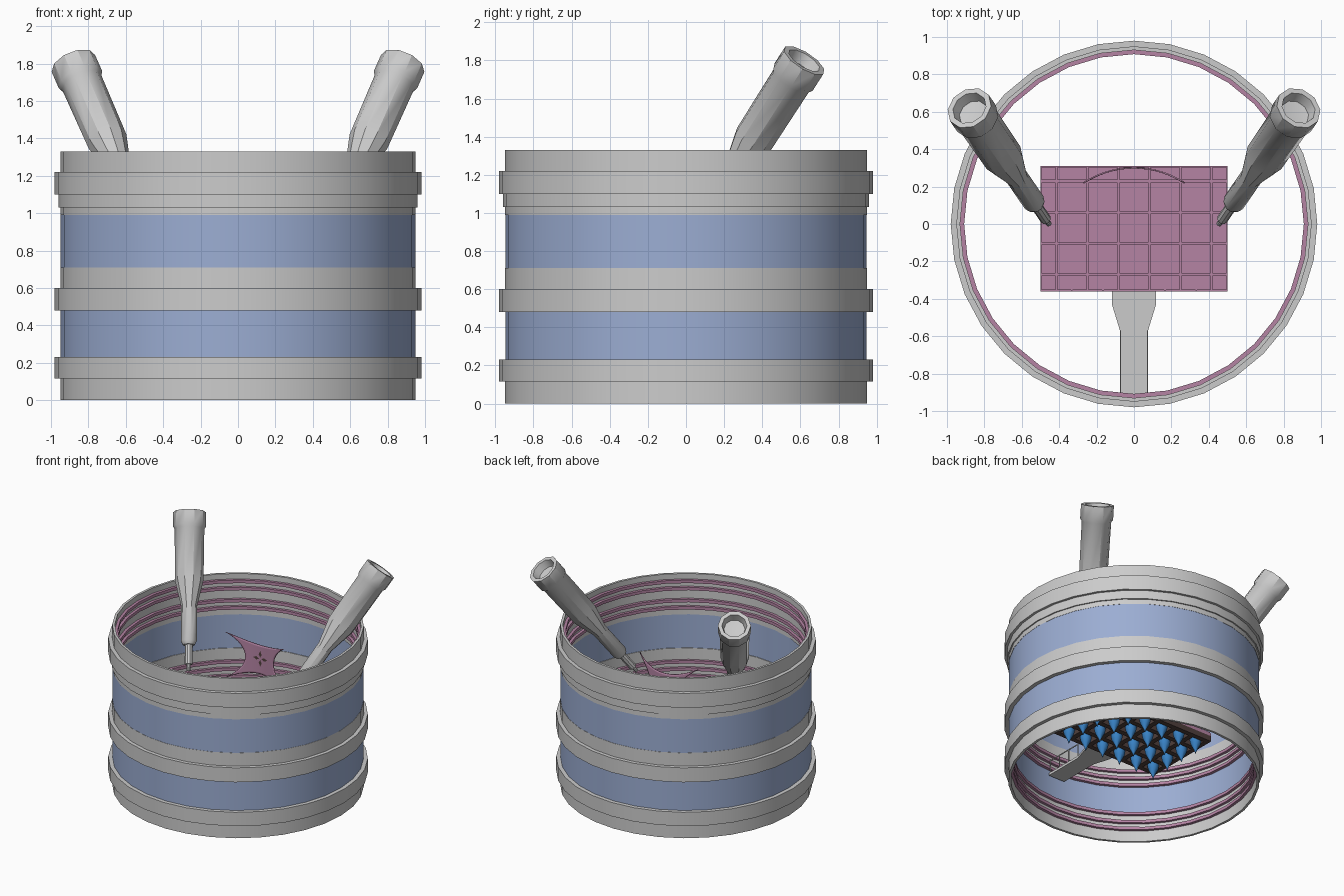
import bpy, bmesh, math
from mathutils import Vector, Matrix

if "Cube" in bpy.data.objects:
    bpy.data.objects.remove(bpy.data.objects["Cube"])

def mat(name, rgb):
    m = bpy.data.materials.new(name)
    m.diffuse_color = (*rgb, 1)
    m.use_nodes = True
    m.node_tree.nodes["Principled BSDF"].inputs["Base Color"].default_value = m.diffuse_color
    return m

PINK = mat("pink", (0.46, 0.23, 0.37))
GLASS = mat("glass_blue", (0.33, 0.42, 0.65))
BLUE = mat("cone_blue", (0.04, 0.22, 0.55))
BROWN = mat("dark_brown", (0.08, 0.05, 0.045))

def finish(name, bm, material=None, smooth=True):
    bmesh.ops.recalc_face_normals(bm, faces=bm.faces)
    me = bpy.data.meshes.new(name)
    bm.to_mesh(me)
    bm.free()
    ob = bpy.data.objects.new(name, me)
    bpy.context.collection.objects.link(ob)
    if material:
        me.materials.append(material)
    if smooth:
        bpy.ops.object.select_all(action='DESELECT')
        ob.select_set(True)
        bpy.context.view_layer.objects.active = ob
        bpy.ops.object.shade_smooth_by_angle(angle=math.radians(35))
    return ob

def lathe(bm, profile, n, matrix=Matrix(), closed=False):
    """Spin (radius, height) points round z; zero radius becomes one point."""
    rows = []
    for r, z in profile:
        k = 1 if r == 0 else n
        rows.append([bm.verts.new(matrix @ Vector((r * math.cos(2 * math.pi * i / n),
                     r * math.sin(2 * math.pi * i / n), z))) for i in range(k)])
    for a, b in zip(rows, rows[1:] + rows[:1] if closed else rows[1:]):
        for i in range(n):
            q = [a[i % len(a)], a[(i + 1) % len(a)], b[(i + 1) % len(b)], b[i % len(b)]]
            q = list(dict.fromkeys(q))
            if len(q) > 2:
                bm.faces.new(q)

def ring(name, z0, z1, ri, ro, material=None):
    bm = bmesh.new()
    lathe(bm, [(ri, z0), (ro, z0), (ro, z1), (ri, z1)], 32, closed=True)
    return finish(name, bm, material)

def box(bm, x0, x1, y0, y1, z0, z1):
    m = Matrix.Translation(((x0 + x1) / 2, (y0 + y1) / 2, (z0 + z1) / 2))
    bmesh.ops.create_cube(bm, size=1, matrix=m @ Matrix.Diagonal((x1 - x0, y1 - y0, z1 - z0, 1)))

# round wall: grey hoops and blue window bands
for i, (z0, z1, ro) in enumerate([(0, .115, .95), (.115, .23, .98), (.48, .60, .98),
        (.60, .71, .95), (.99, 1.03, .95), (1.03, 1.10, .96), (1.10, 1.22, .98), (1.22, 1.33, .95)]):
    ring(f"wall_hoop_{i}", z0, z1, .93, ro)
ring("lower_window", .23, .48, .935, .948, GLASS)
ring("upper_window", .71, .99, .935, .948, GLASS)

# pink trim strips inside the wall
for i, z in enumerate([.09, .15, .22, .47, .53, .59, 1.04, 1.10, 1.20, 1.26]):
    ring(f"inner_trim_{i}", z, z + .025, .908, .932, PINK)

# platform: pink tiled top on a brown lattice
bm = bmesh.new()
box(bm, -.5, .5, -.36, .31, .43, .455)
P = .166
xs = [-.5, -.415, -.249, -.083, .083, .249, .415, .5]
ys = [-.36, -.27, -.104, .062, .228, .31]
for x0, x1 in zip(xs, xs[1:]):
    for y0, y1 in zip(ys, ys[1:]):
        box(bm, x0 + .006, x1 - .006, y0 + .006, y1 - .006, .45, .465)
finish("platform_top", bm, PINK, False)

bm = bmesh.new()
for i in range(-3, 4):
    x = max(-.48, min(.48, i * P))
    box(bm, x - .02, x + .02, -.36, .31, .385, .43)
for y in (-.34, -.187, -.021, .145, .29):
    box(bm, -.5, .5, y - .02, y + .02, .385, .43)
finish("platform_lattice", bm, BROWN, False)

# small studs on the tiles
bm = bmesh.new()
for i in (-2, -1, 1, 2):
    for y in (-.34, -.187, -.021, .145):
        lathe(bm, [(.016, .46), (.016, .472), (0, .472)], 8, Matrix.Translation((i * P, y, 0)))
finish("platform_studs", bm, PINK)

# blue cones hanging under the platform
bm = bmesh.new()
for i in range(6):
    for y in ys[1:5]:
        lathe(bm, [(0, .432), (.035, .43), (.045, .40), (.038, .365), (.012, .315), (0, .28)], 10,
              Matrix.Translation(((i - 2.5) * P, y, 0)))
finish("hanging_cones", bm, BLUE)

# walkway from the wall to the platform
bm = bmesh.new()
half = [(.075, -.91), (.075, -.57), (.118, -.43), (.118, -.34)]
outline = half + [(-x, y) for x, y in reversed(half)]
face = bm.faces.new([bm.verts.new((x, y, .415)) for x, y in outline])
ext = bmesh.ops.extrude_face_region(bm, geom=[face])
bmesh.ops.translate(bm, vec=(0, 0, .02), verts=[v for v in ext['geom'] if isinstance(v, bmesh.types.BMVert)])
finish("walkway", bm, None, False)

bm = bmesh.new()
for s in (-1, 1):
    x = s * .072
    box(bm, x - .003, x + .003, -.9, -.57, .535, .542)
    for y in (-.897, -.79, -.68, -.573):
        box(bm, x - .003, x + .003, y - .003, y + .003, .43, .54)
finish("walkway_rails", bm, None, False)

# curved screen with four hollow edges
N = 16
def screen_point(u, v, lift=0):
    x = u * (.13 + .14 * v * v)
    z = .93 + v * (.12 + .07 * u * u)
    return Vector((x, .30 - .496 + math.sqrt(.496 ** 2 - x * x) - lift, z))

bm = bmesh.new()
g = [[bm.verts.new(screen_point(2 * i / N - 1, 2 * j / N - 1)) for i in range(N + 1)] for j in range(N + 1)]
for j in range(N):
    for i in range(N):
        bm.faces.new([g[j][i], g[j][i + 1], g[j + 1][i + 1], g[j + 1][i]])
screen = finish("curved_screen", bm, PINK)
mod = screen.modifiers.new("thickness", 'SOLIDIFY')
mod.thickness = .008
mod.offset = 0

# small cross ornament on the screen
bm = bmesh.new()
for k in range(4):
    a = k * math.pi / 2
    pts = [(.01, 0), (.035, .014), (.065, 0), (.035, -.014)]
    bm.faces.new([bm.verts.new((c * math.cos(a) - d * math.sin(a), .292,
                                .94 + c * math.sin(a) + d * math.cos(a))) for c, d in pts])
finish("screen_ornament", bm, BROWN, False)

# two slanted tubes, tip inside the wall and open cap above it
tip, top = Vector((.455, 0, .83)), Vector((.88, .62, 1.80))
L = (top - tip).length
profile = [(0, 0), (.015, 0), (.015, .05), (.03, .05), (.03, .20), (.045, .20), (.06, .23), (.06, .50),
           (.108, .70), (.112, L - .13), (.125, L - .11), (.125, L), (.095, L), (.08, L - .06), (0, L - .07)]
for side, s in (("right", 1), ("left", -1)):
    a, b = (Vector((p.x * s, p.y, p.z)) for p in (tip, top))
    bm = bmesh.new()
    lathe(bm, profile, 10, Matrix.Translation(a) @ (b - a).to_track_quat('Z', 'Y').to_matrix().to_4x4())
    finish(f"{side}_tube", bm)
